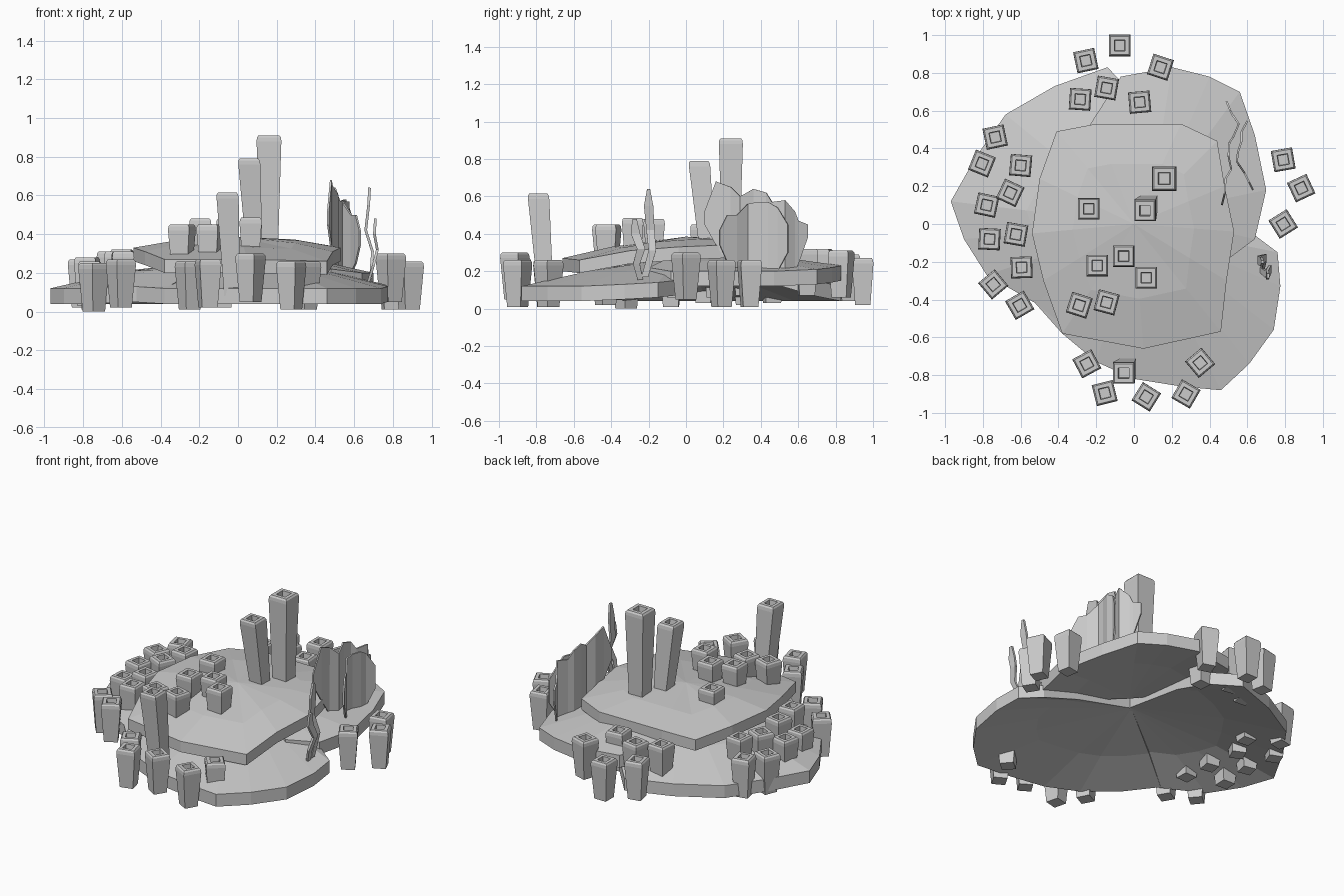
import bpy, bmesh, math
from mathutils import Vector, Matrix

if "Cube" in bpy.data.objects:
    bpy.data.objects.remove(bpy.data.objects["Cube"])

stone = bpy.data.materials.new("stone_grey")
stone.diffuse_color = (0.6, 0.6, 0.6, 1)
stone.use_nodes = True
stone.node_tree.nodes["Principled BSDF"].inputs["Base Color"].default_value = stone.diffuse_color


def make_object(name, bm):
    bmesh.ops.recalc_face_normals(bm, faces=bm.faces)
    mesh = bpy.data.meshes.new(name)
    bm.to_mesh(mesh)
    bm.free()
    mesh.materials.append(stone)
    obj = bpy.data.objects.new(name, mesh)
    bpy.context.collection.objects.link(obj)
    return obj


# Faceted slab: fan from a raised hub to a drooping rim, with a parallel underside
def shelf(name, hub, rim, thick, closed, mid_lift=0.015):
    bm = bmesh.new()
    hub = Vector(hub)
    layers = []
    for drop in (0, thick):
        d = Vector((0, 0, -drop))
        c = bm.verts.new(hub + d)
        mid = [bm.verts.new(hub.lerp(Vector(p), 0.6) + Vector((0, 0, mid_lift)) + d) for p in rim]
        out = [bm.verts.new(Vector(p) + d) for p in rim]
        layers.append((c, mid, out))
    n = len(rim)
    for i in range(n if closed else n - 1):
        j = (i + 1) % n
        for c, m, o in layers:
            bm.faces.new((c, m[i], m[j]))
            bm.faces.new((m[i], o[i], o[j], m[j]))
        a, b = layers[0][2], layers[1][2]
        bm.faces.new((a[i], b[i], b[j], a[j]))
    if not closed:
        (c0, m0, o0), (c1, m1, o1) = layers
        for k in (0, n - 1):
            bm.faces.new((c0, m0[k], m1[k], c1))
            bm.faces.new((m0[k], o0[k], o1[k], m1[k]))
    return make_object(name, bm)


# Thin upright sheet through pairs of edge points
def sheet(name, pairs, thick=0.01):
    bm = bmesh.new()
    rows = [[bm.verts.new(p) for p in pair] for pair in pairs]
    for a, b in zip(rows, rows[1:]):
        bm.faces.new((a[0], b[0], b[1], a[1]))
    obj = make_object(name, bm)
    mod = obj.modifiers.new("thickness", 'SOLIDIFY')
    mod.thickness, mod.offset = thick, 0
    return obj


# Square tube flaring upward, with a rounded rim and a recessed opening
def tube(name, top, base, angle=0, w=0.112):
    top, base = Vector(top), Vector(base)
    h = top.z - base.z
    sections = [(w * 0.72, 0), (w, h - 0.03), (w * 0.97, h - 0.01), (w * 0.85, h),
                (w * 0.5, h), (w * 0.45, h - 0.035)]
    rot = Matrix.Rotation(math.radians(angle), 3, 'Z')
    bm = bmesh.new()
    rings = []
    for width, z in sections:
        c = base.lerp(top, z / h)
        rings.append([bm.verts.new(c + rot @ Vector((sx * width / 2, sy * width / 2, 0)))
                      for sx, sy in ((-1, -1), (1, -1), (1, 1), (-1, 1))])
    for a, b in zip(rings, rings[1:]):
        for i in range(4):
            bm.faces.new((a[i], a[(i + 1) % 4], b[(i + 1) % 4], b[i]))
    bm.faces.new(rings[0])
    bm.faces.new(rings[-1])
    return make_object(name, bm)


# Upper shelf
shelf("upper_shelf", (0, 0, 0.385),
      [(-.41, .49, .31), (-.2, .53, .33), (.25, .53, .33), (.44, .44, .33), (.48, .2, .34),
       (.53, -.04, .33), (.49, -.3, .31), (.46, -.57, .26), (.05, -.66, .27),
       (-.38, -.58, .27), (-.48, -.3, .31), (-.54, -.05, .33), (-.5, .24, .33)], 0.07, True)

# Three overlapping lower shelves
shelf("left_shelf", (.03, 0, 0.28),
      [(0, .68, .15), (-.14, .83, .12), (-.42, .73, .12), (-.68, .58, .12), (-.84, .35, .12),
       (-.97, .12, .12), (-.9, -.08, .12), (-.78, -.27, .12), (-.52, -.42, .13),
       (-.36, -.55, .13)], 0.08, False, 0.028)
shelf("back_shelf", (.08, .05, 0.3),
      [(-.25, .5, .26), (-.07, .78, .23), (.2, .83, .23), (.4, .78, .22), (.56, .7, .21),
       (.64, .47, .2), (.7, .18, .2), (.64, -.08, .2), (.48, -.2, .22)], 0.08, False)
shelf("front_shelf", (.02, 0, 0.28),
      [(.64, -.06, .15), (.76, -.15, .14), (.775, -.33, .13), (.74, -.56, .12), (.61, -.74, .12),
       (.46, -.88, .12), (.25, -.86, .12), (0, -.82, .12), (-.2, -.73, .12),
       (-.38, -.58, .12), (-.54, -.4, .13)], 0.08, False)

# Short tubes by cluster: x, y, top height, turn in degrees
clusters = {
    "left_tube": [(-.735, .46, .28, 12), (-.805, .32, .27, -22), (-.6, .31, .32, -5),
                  (-.655, .165, .31, -25), (-.78, .1, .28, -12), (-.625, -.055, .31, -10),
                  (-.765, -.08, .26, -3), (-.595, -.23, .31, 2), (-.745, -.32, .25, 40),
                  (-.605, -.43, .27, 30)],
    "back_tube": [(-.075, .945, .27, 0), (-.255, .865, .29, 12), (.14, .83, .31, -18),
                  (-.145, .72, .32, -10), (-.285, .66, .32, -4), (.03, .645, .32, 5)],
    "front_tube": [(-.25, -.74, .26, 28), (-.155, -.895, .27, 14), (.065, -.915, .3, -32),
                   (.275, -.9, .26, -30), (.35, -.735, .26, 40)],
    "right_tube": [(.79, .34, .26, 10), (.885, .19, .26, 25), (.79, 0, .3, 32)],
    "shelf_tube": [(-.29, -.43, .45, -18), (-.145, -.415, .45, -15), (-.195, -.22, .48, 0),
                   (-.055, -.17, .48, 0), (.065, -.285, .485, 0), (-.24, .08, .45, 0)],
}
for name, spots in clusters.items():
    for x, y, z, turn in spots:
        tube(name, (x, y, z), (x, y, z - 0.25 if z != .48 else z - 0.2), turn, 0.114)

# Tall tubes
tube("tall_back_tube", (.16, .24, .91), (.16, .24, .3), 0, 0.128)
tube("tall_middle_tube", (.057, .07, .79), (.085, .115, .3), 0, 0.114)
tube("tall_front_tube", (-.055, -.79, .615), (-.03, -.75, .08), 0, 0.114)

# Scalloped, pleated fans: y, x, low edge, high edge
fans = {
    "inner_fan": [(.1, .465, .45, .52), (.16, .48, .34, .68), (.24, .485, .22, .65),
                  (.29, .515, .2, .6), (.36, .5, .2, .64), (.43, .505, .2, .62),
                  (.46, .525, .2, .57), (.53, .555, .2, .58), (.58, .52, .2, .52),
                  (.6, .51, .24, .47), (.65, .49, .38, .45)],
    "outer_fan": [(.18, .63, .34, .42), (.22, .61, .25, .5), (.27, .585, .2, .5),
                  (.33, .545, .2, .56), (.38, .55, .2, .57), (.44, .57, .2, .57),
                  (.49, .57, .2, .54), (.545, .6, .3, .45)],
}
for name, cols in fans.items():
    sheet(name, [((x, y, lo), (x, y, hi)) for y, x, lo, hi in cols])

# Wavy upright ribbons: x, y, z, half width
ribbons = {
    "tall_ribbon": [(.68, -.2, .64, .008), (.675, -.2, .55, .025), (.66, -.19, .42, .022),
                    (.695, -.18, .31, .02), (.685, -.22, .17, .018)],
    "short_ribbon": [(.71, -.275, .48, .012), (.705, -.27, .4, .025), (.72, -.24, .32, .022),
                     (.7, -.265, .24, .018), (.67, -.24, .14, .014)],
}
for name, path in ribbons.items():
    sheet(name, [((x, y - w, z), (x, y + w, z)) for x, y, z, w in path], 0.014)
